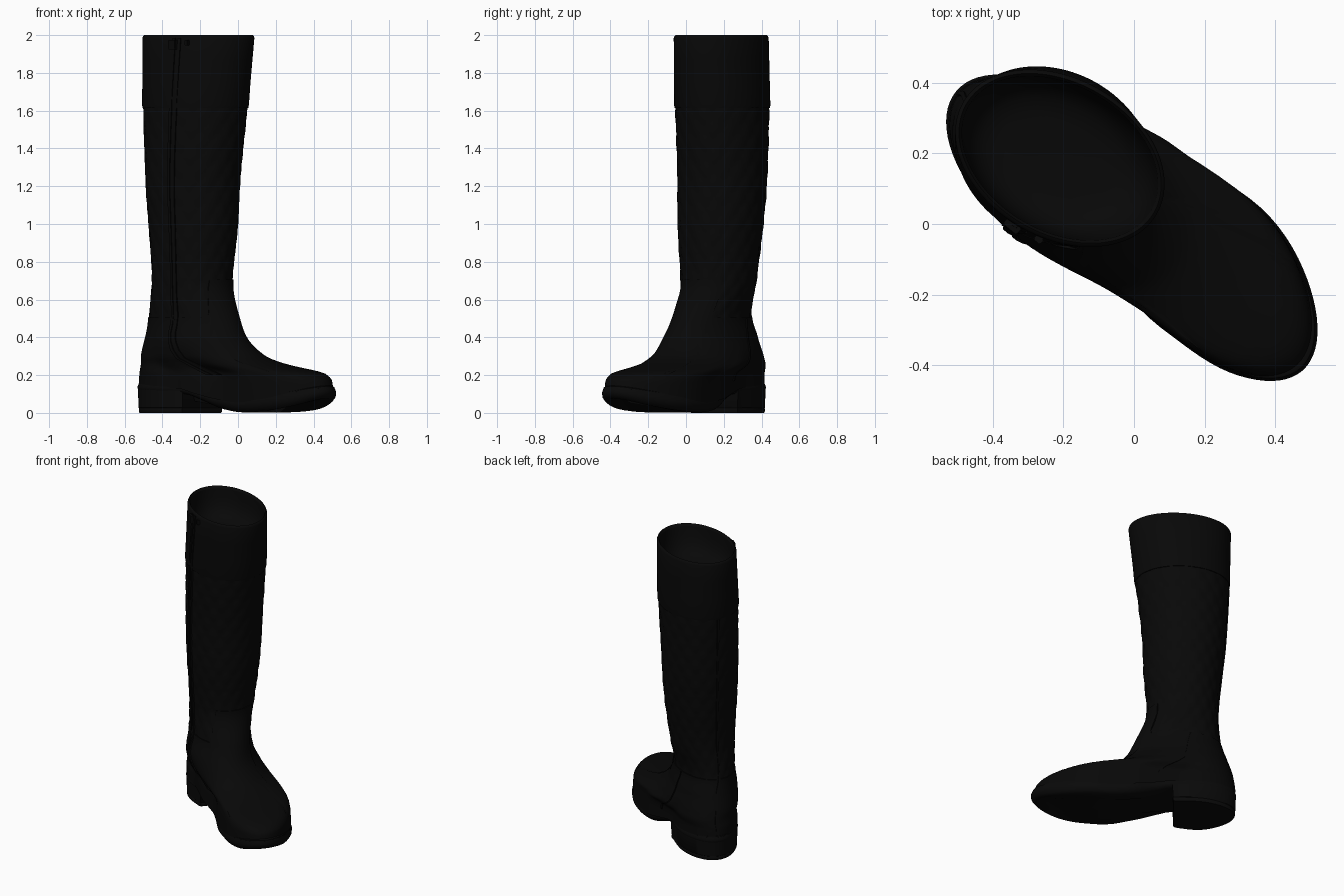
import bpy
import bmesh
from math import pi, sin, cos, radians, sqrt
from mathutils import Matrix

cube = bpy.data.objects.get("Cube")
if cube:
    bpy.data.objects.remove(cube)

TURN = Matrix.Rotation(radians(-40), 4, 'Z')   # toe points forward and to the left
SEG = 96


def material(name, rgb, rough):
    m = bpy.data.materials.new(name)
    m.use_nodes = True
    m.diffuse_color = (*rgb, 1)
    b = m.node_tree.nodes["Principled BSDF"]
    b.inputs["Base Color"].default_value = (*rgb, 1)
    b.inputs["Roughness"].default_value = rough
    return m


LEATHER = material("black leather", (.0024, .0024, .0024), .6)
RUBBER = material("black rubber", (.0028, .0028, .0028), .7)


def spline(rows, x):
    """Monotone interpolation of rows of (x, value, value, ...)."""
    x = min(max(x, rows[0][0]), rows[-1][0])
    i = 0
    while i < len(rows) - 2 and x > rows[i + 1][0]:
        i += 1

    def slope(j, k):
        return (rows[j + 1][k] - rows[j][k]) / (rows[j + 1][0] - rows[j][0])

    def tangent(j, k):
        if j == 0 or j == len(rows) - 1:
            return slope(min(j, len(rows) - 2), k)
        a, b = slope(j - 1, k), slope(j, k)
        return 2 * a * b / (a + b) if a * b > 0 else 0

    d = rows[i + 1][0] - rows[i][0]
    f = (x - rows[i][0]) / d
    out = []
    for k in range(1, len(rows[0])):
        p, q = rows[i][k], rows[i + 1][k]
        out.append(p + (q - p) * f * f * (3 - 2 * f)
                   + d * f * (1 - f) * ((1 - f) * tangent(i, k) - f * tangent(i + 1, k)))
    return out


# Footprint: position heel to toe, half width, sideways centre
FOOT = [(0, .265, -.035), (.14, .25, -.035), (.37, .175, 0), (.53, .2, .045),
        (.7, .24, .045), (.9, .26, .02), (1, .26, .005)]
# Sole: position heel to toe, bottom height, top height
SOLE = [(0, .1, .155), (.3, .1, .145), (.38, .07, .12), (.5, .02, .085),
        (.62, .003, .07), (.76, .012, .085), (.9, .038, .11), (1, .075, .135)]
# Boot body: height, back, front, half width, sideways centre, share of footprint, twist
BODY = [(.1, -.612, .61, .22, 0, 1, 0), (.17, -.61, .598, .22, 0, 1, 0),
        (.205, -.607, .555, .22, 0, 1, 0), (.22, -.605, .5, .22, 0, .95, 0),
        (.235, -.602, .41, .22, -.01, .8, 0), (.26, -.598, .28, .215, -.02, .5, 0),
        (.3, -.59, .16, .21, -.035, .25, 0), (.4, -.558, .05, .19, -.043, 0, 0),
        (.5, -.53, -.005, .172, -.043, 0, 5), (.7, -.514, -.08, .193, -.024, 0, 10),
        (1, -.539, -.059, .22, -.012, 0, 10), (1.2, -.56, -.052, .228, -.007, 0, 10),
        (1.62, -.583, -.009, .232, .002, 0, 10), (2, -.595, .035, .222, .008, 0, 10)]


def body(t, z, off=0):
    back, front, half, mid, share, twist = spline(BODY, z)
    h, c = spline(FOOT, (1 - cos(t)) / 2)
    half += (max(h * .96, .195) - half) * share
    mid += (c - mid) * share
    u, v = -((front - back) / 2 + off) * cos(t), (half + off) * sin(t)
    a = radians(twist)
    return ((back + front) / 2 + u * cos(a) - v * sin(a),
            mid + u * sin(a) + v * cos(a), z)


def footprint(t, z, grow=0):
    h, c = spline(FOOT, (1 - cos(t)) / 2)
    return (.003 - (.63 + grow) * cos(t), c + (h + grow) * sin(t), z)


def finish(name, bm, mat, angle=40):
    bmesh.ops.recalc_face_normals(bm, faces=bm.faces)
    bm.transform(TURN)
    me = bpy.data.meshes.new(name)
    bm.to_mesh(me)
    bm.free()
    me.materials.append(mat)
    ob = bpy.data.objects.new(name, me)
    bpy.context.collection.objects.link(ob)
    bpy.ops.object.select_all(action='DESELECT')
    ob.select_set(True)
    bpy.context.view_layer.objects.active = ob
    bpy.ops.object.shade_smooth_by_angle(angle=radians(angle))


def loft(name, rows, mat, closed=True, cap_first=False, cap_last=False):
    bm = bmesh.new()
    rings = [[bm.verts.new(p) for p in row] for row in rows]
    n = len(rings[0])
    for a, b in zip(rings, rings[1:]):
        for i in range(n if closed else n - 1):
            j = (i + 1) % n
            bm.faces.new((a[i], a[j], b[j], b[i]))
    if cap_first:
        bm.faces.new(rings[0])
    if cap_last:
        bm.faces.new(rings[-1])
    finish(name, bm, mat)


ANGLES = [2 * pi * i / SEG for i in range(SEG)]


def sole_z(t, k):
    return spline(SOLE, (1 - cos(t)) / 2)[k]


# Foot upper, tall at the instep and low around the heel
def upper_top(t):
    f = min(max((abs(t - pi) - .68) / .12, 0), 1)
    return .705 - .2 * f


def upper_row(f, off):
    row = []
    for t in ANGLES:
        low = sole_z(t, 1) - .015
        row.append(body(t, low + (upper_top(t) - low) * f, off))
    return row


loft("foot_upper", [upper_row((i / 48) ** 1.3, .007) for i in range(49)]
     + [upper_row(1, -.006)], LEATHER)


# Quilted leg
def quilt(t, z):
    a, b = 8 * t + 22 * z, 8 * t - 22 * z
    return .006 * sqrt(abs(sin(a) * sin(b))) - .002


loft("quilted_leg", [[body(t, .44 + 1.2 * i / 110, quilt(t, .44 + 1.2 * i / 110))
                      for t in ANGLES] for i in range(111)], LEATHER)

# Plain cuff with rolled edges, and the lining dipping into it
loft("cuff", [[body(t, z, o) for t in ANGLES] for z, o in
              [(1.615, -.006), (1.615, .006), (1.63, .008), (1.75, .005), (1.87, .004),
               (1.985, .003), (1.995, -.001), (2, -.008), (1.985, -.016)]], LEATHER)
loft("lining", [[body(t, z, o) for t in ANGLES] for z, o in
                [(1.985, -.016), (1.93, -.02), (1.88, -.03), (1.84, -.05), (1.815, -.08),
                 (1.8, -.13)]], LEATHER, cap_last=True)


# Outsole with curved toe and arch
def sole_row(f, grow):
    return [footprint(t, sole_z(t, 0) * (1 - f) + sole_z(t, 1) * f, grow) for t in ANGLES]


loft("outsole", [sole_row(f, g) for f, g in
                 [(0, -.1), (0, -.03), (.15, -.015), (.4, -.002), (.7, .001), (1, -.006),
                  (1, -.035)]], RUBBER, cap_first=True, cap_last=True)

# Welt seam around the upper
loft("welt", [[footprint(t, sole_z(t, 1) + dz, g) for t in ANGLES] for dz, g in
              [(-.004, -.006), (.006, -.008), (.009, -.014), (.009, -.035)]], RUBBER)

# Block heel, straight across the front
HEEL = [footprint(t, 0) for t in [pi * .39 * i / 20 for i in range(-20, 21)]]
HEEL = [(min(u, -.235), v) for u, v, z in HEEL]


def heel_row(z, k):
    return [(-.41 + (u + .41) * k, -.03 + (v + .03) * k, z) for u, v in HEEL]


loft("heel", [heel_row(z, k) for z, k in
              [(0, .95), (.008, .97), (.022, .97), (.025, .96), (.028, .975), (.14, .995)]],
     RUBBER, cap_first=True, cap_last=True)


# Raised strips on the skin: two zip edges and the back and heel seams
def strip(name, t0, width, z0, z1, off):
    rows = []
    for i in range(41):
        z = z0 + (z1 - z0) * i / 40
        base = .005 + .005 * (z < .51)
        rows.append([body(t0 + width * f, z, base + o) for f, o in
                     [(-1, -.01), (-.9, off), (.9, off), (1, -.01)]])
    loft(name, rows, LEATHER, closed=False)


ZIP = 1.5 * pi
strip("zip_edge_back", ZIP - .05, .03, .2, 1.985, .005)
strip("zip_edge_front", ZIP + .05, .03, .2, 1.985, .005)
strip("zip_teeth", ZIP, .02, .2, 1.97, .001)
strip("back_seam", 0, .03, .17, 1.61, .003)
strip("heel_seam", pi * .42, .015, .17, .5, .002)


# Zip pull and side tab at the top of the zip
def block(name, t, z, size):
    bm = bmesh.new()
    bmesh.ops.create_cube(bm, size=1)
    bmesh.ops.scale(bm, vec=size, verts=bm.verts)
    bmesh.ops.bevel(bm, geom=bm.edges[:], offset=.003, segments=2, affect='EDGES')
    bmesh.ops.translate(bm, vec=body(t, z, .01), verts=bm.verts)
    finish(name, bm, LEATHER)


block("zip_pull", ZIP + .06, 1.95, (.05, .025, .05))
block("zip_tab", ZIP - .2, 1.96, (.025, .02, .03))
